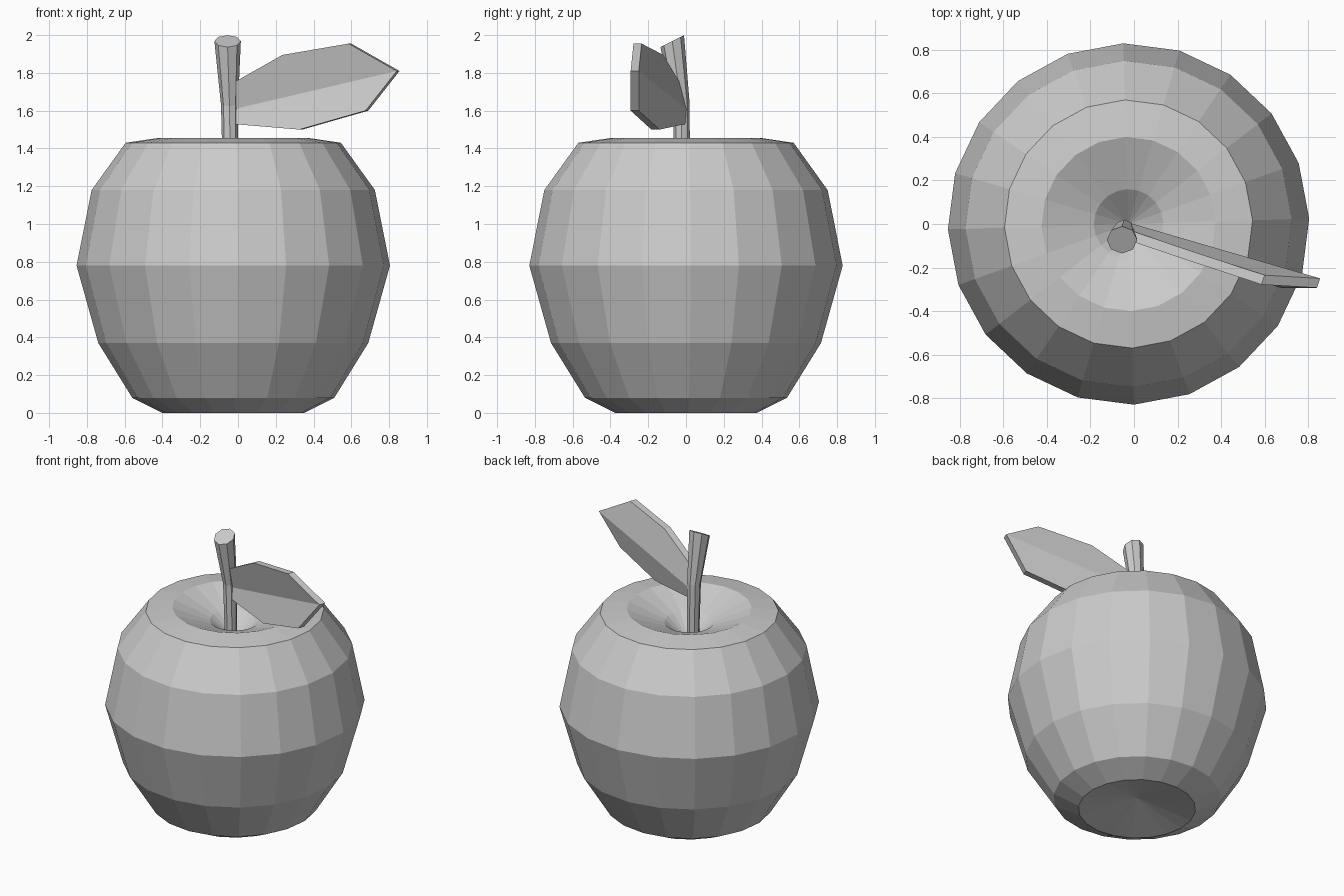
import bpy, bmesh, math
from mathutils import Vector, Matrix

cube = bpy.data.objects.get("Cube")
if cube:
    bpy.data.objects.remove(cube, do_unlink=True)

# Single flat grey
grey = bpy.data.materials.new("plain grey")
grey.use_nodes = True
COLOUR = (0.6, 0.6, 0.6, 1)
grey.diffuse_color = COLOUR
grey.node_tree.nodes["Principled BSDF"].inputs["Base Color"].default_value = COLOUR


def finish(name, bm):
    bmesh.ops.recalc_face_normals(bm, faces=bm.faces)
    mesh = bpy.data.meshes.new(name)
    bm.to_mesh(mesh)
    bm.free()
    mesh.materials.append(grey)
    obj = bpy.data.objects.new(name, mesh)
    bpy.context.collection.objects.link(obj)
    return obj


def add_ring(bm, centre, radius, sides, phase=0.0, tilt=0.0):
    turn = Matrix.Rotation(tilt, 3, 'X')
    ring = []
    for i in range(sides):
        a = phase + math.tau * i / sides
        p = Vector((radius * math.cos(a), radius * math.sin(a), 0))
        ring.append(bm.verts.new(Vector(centre) + turn @ p))
    return ring


def bridge(bm, low, high):
    n = len(low)
    for i in range(n):
        j = (i + 1) % n
        bm.faces.new((low[i], low[j], high[j], high[i]))


def fan(bm, ring, apex):
    tip = bm.verts.new(apex)
    for i in range(len(ring)):
        bm.faces.new((ring[i], ring[(i + 1) % len(ring)], tip))


# Fruit body: a turned profile with a hollow at the bottom and a dimple on top
CX = -0.025
profile = [(0.375, 0), (0.535, 0.08), (0.715, 0.37), (0.83, 0.78), (0.75, 1.18),
           (0.57, 1.43), (0.40, 1.455), (0.16, 1.36)]
bm = bmesh.new()
rings = [add_ring(bm, (CX, 0, z), r, 20, math.radians(1.7)) for r, z in profile]
for low, high in zip(rings, rings[1:]):
    bridge(bm, low, high)
fan(bm, rings[0], (CX, 0, 0.08))
fan(bm, rings[-1], (CX, 0, 1.23))
finish("fruit_body", bm)

# Stem: bends forward and widens to a slanted cut
bm = bmesh.new()
stem = [((-0.04, -0.02, 1.23), 0.04, 0), ((-0.045, -0.025, 1.63), 0.045, 0.1),
        ((-0.055, -0.073, 1.968), 0.07, 0.47)]
rings = [add_ring(bm, c, r, 8, 0, t) for c, r, t in stem]
for low, high in zip(rings, rings[1:]):
    bridge(bm, low, high)
bm.faces.new(rings[0])
bm.faces.new(rings[-1])
finish("stem", bm)

# Leaf: two flat halves folded along the midrib, given thickness
bm = bmesh.new()
root, tip = [bm.verts.new(p) for p in ((-0.02, 0.005, 1.605), (0.855, -0.25, 1.81))]
upper = [bm.verts.new(p) for p in
         ((0.60, -0.235, 1.955), (0.25, -0.12, 1.895), (-0.015, -0.03, 1.745))]
lower = [bm.verts.new(p) for p in
         ((-0.02, 0, 1.53), (0.34, -0.14, 1.50), (0.69, -0.25, 1.60))]
halves = [bm.faces.new([root, tip] + upper), bm.faces.new([tip, root] + lower)]
front = bmesh.ops.extrude_face_region(bm, geom=halves, use_keep_orig=True)["geom"]
bmesh.ops.translate(bm, vec=(-0.015, -0.043, 0),
                    verts=[g for g in front if isinstance(g, bmesh.types.BMVert)])
finish("leaf", bm)
